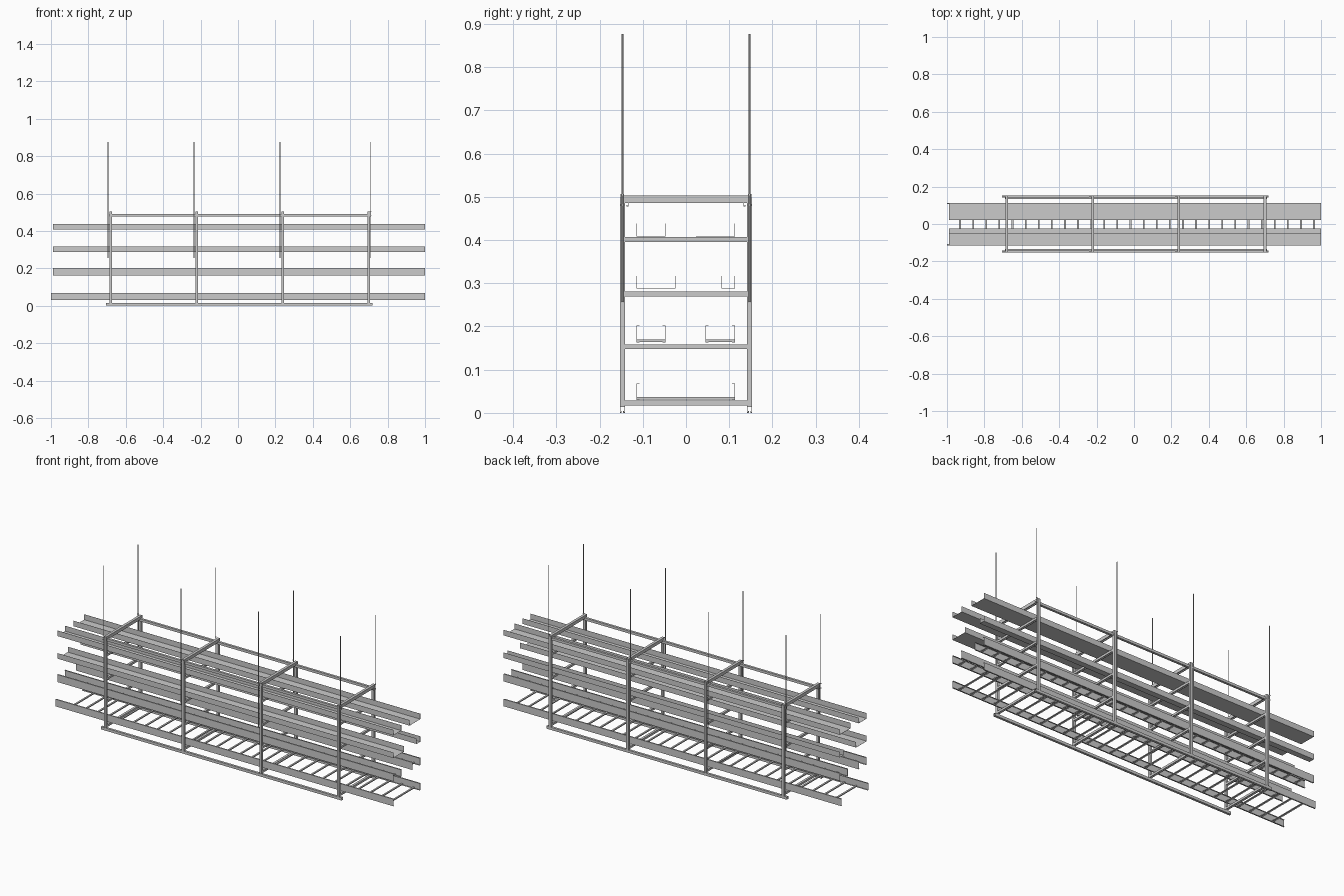
import bpy, bmesh
from mathutils import Vector

if "Cube" in bpy.data.objects:
    bpy.data.objects.remove(bpy.data.objects["Cube"])

AXES = {  # length axis: (length, profile u, profile v)
    'x': (Vector((1, 0, 0)), Vector((0, 1, 0)), Vector((0, 0, 1))),
    'y': (Vector((0, 1, 0)), Vector((1, 0, 0)), Vector((0, 0, 1))),
    'z': (Vector((0, 0, 1)), Vector((0, 1, 0)), Vector((1, 0, 0))),
}


def sheet(name, runs, axis, thick):
    """Bent sheet metal: runs = [(profile points, origin, start, end), ...]"""
    w, u, v = AXES[axis]
    bm = bmesh.new()
    for pts, origin, a, b in runs:
        o = Vector(origin)
        rows = [[bm.verts.new(o + u * p + v * q + w * t) for p, q in pts]
                for t in (a, b)]
        for i in range(len(pts) - 1):
            bm.faces.new((rows[0][i], rows[0][i + 1], rows[1][i + 1], rows[1][i]))
    me = bpy.data.meshes.new(name)
    bm.to_mesh(me)
    bm.free()
    ob = bpy.data.objects.new(name, me)
    bpy.context.collection.objects.link(ob)
    m = ob.modifiers.new("thickness", 'SOLIDIFY')
    m.thickness = thick
    m.offset = 0
    m.use_even_offset = True
    return ob


def strut(w, h, flip=1):
    """Lipped C-channel cross-section, open towards -v (or +v if flipped)"""
    a, b, lip = w / 2, h / 2 * flip, 0.003
    k = 0.003 * flip
    return [(-a + lip, -b + k), (-a + lip, -b), (-a, -b), (-a, b),
            (a, b), (a, -b), (a - lip, -b), (a - lip, -b + k)]


FRAMES = [-0.68, -0.22, 0.24, 0.70]
T = 0.0014

# upright posts
sheet("posts", [(strut(0.011, 0.012), (x, y, 0), 0.015, 0.50)
                for x in FRAMES for y in (-0.147, 0.147)], 'z', T)

# cross beams
sheet("top_beams", [(strut(0.013, 0.016), (x, 0, 0.494), -0.152, 0.152)
                    for x in FRAMES], 'y', T)
sheet("shelf_beams", [(strut(0.011, 0.010), (x, 0, z), -0.141, 0.141)
                      for x in FRAMES for z in (0.023, 0.153, 0.275, 0.401)], 'y', T)

# lengthwise rails
sheet("bottom_rails", [(strut(0.011, 0.013), (0, y, 0.0075), -0.705, 0.72)
                       for y in (-0.147, 0.147)], 'x', T)
sheet("top_rails", [(strut(0.011, 0.012), (0, y, 0.484), -0.69, 0.71)
                    for y in (-0.139, 0.139)], 'x', T)

# hanging rods beside the posts
for x in (-0.695, -0.235, 0.225, 0.71):
    for y in (-0.147, 0.147):
        bpy.ops.mesh.primitive_cylinder_add(vertices=12, radius=0.002, depth=0.62,
                                            location=(x, y, 0.566))
        bpy.context.object.name = "hanging_rod"
        bpy.ops.object.shade_smooth_by_angle()
        # nuts and washer plates at the top beam
        for z in (0.481, 0.505):
            bpy.ops.mesh.primitive_cylinder_add(vertices=6, radius=0.004, depth=0.003,
                                                location=(x, y, z))
            bpy.context.object.name = "rod_nut"


# ladder trays: two channel rails with rungs
def ladder(name, y0, y1, z0, z1, x0):
    h, f = z1 - z0, 0.006
    left = [(f, 0), (0, 0), (0, h), (f, h)]
    right = [(-p, q) for p, q in left]
    sheet(name + "_rails", [(left, (0, y0, z0), x0, 1), (right, (0, y1, z0), x0, 1)],
          'x', 0.001)
    rung = [(-0.004, 0), (-0.004, 0.005), (0.004, 0.005), (0.004, 0)]
    sheet(name + "_rungs", [(rung, (-0.93 + 0.0701 * i, 0, z0 + 0.001), y0, y1)
                            for i in range(28)], 'y', 0.001)


ladder("wide_ladder", -0.114, 0.113, 0.03, 0.067, -1)
ladder("front_ladder", -0.114, -0.048, 0.163, 0.202, -0.99)
ladder("back_ladder", 0.046, 0.113, 0.163, 0.202, -0.99)


# solid sheet trays
def tray(name, y0, y1, z0, z1):
    sheet(name, [([(y0, z1), (y0, z0), (y1, z0), (y1, z1)], (0, 0, 0), -0.99, 1)],
          'x', 0.0008)


tray("middle_front_tray", -0.114, -0.025, 0.288, 0.317)
tray("middle_back_tray", 0.083, 0.113, 0.288, 0.317)
tray("upper_front_tray", -0.114, -0.048, 0.409, 0.438)
tray("upper_back_tray", 0.023, 0.113, 0.409, 0.438)
